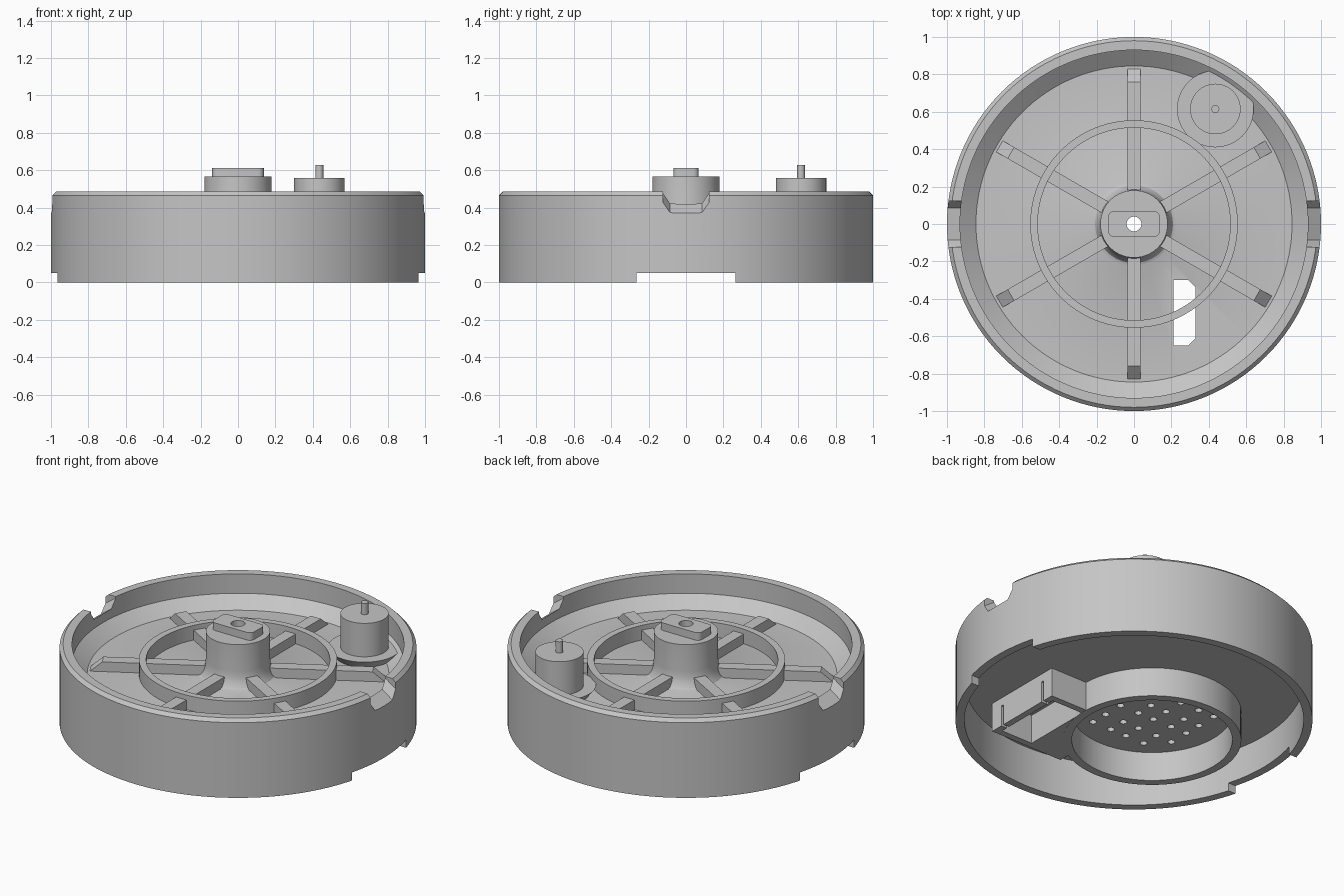
import bpy, bmesh
from math import sin, cos, pi, hypot
from mathutils import Matrix, Vector

cube = bpy.data.objects.get("Cube")
if cube:
    bpy.data.objects.remove(cube, do_unlink=True)

grey = bpy.data.materials.new("plain grey")
grey.use_nodes = True
GREY = (0.56, 0.56, 0.56, 1)
grey.diffuse_color = GREY
grey.node_tree.nodes["Principled BSDF"].inputs["Base Color"].default_value = GREY

FLOOR, CEILING, HOLDER = 0.30, 0.25, 0.07
SPEAKER = (-0.3, -0.2)


def finish(name, bm):
    bmesh.ops.recalc_face_normals(bm, faces=bm.faces)
    mesh = bpy.data.meshes.new(name)
    bm.to_mesh(mesh)
    bm.free()
    mesh.materials.append(grey)
    obj = bpy.data.objects.new(name, mesh)
    bpy.context.collection.objects.link(obj)
    return obj


def revolve(name, profile, at=(0, 0), steps=96):
    """Spin a closed (radius, height) outline about a vertical axis."""
    bm = bmesh.new()
    vs = [bm.verts.new((r, 0, z)) for r, z in profile]
    es = [bm.edges.new((a, b)) for a, b in zip(vs, vs[1:] + vs[:1])]
    bmesh.ops.spin(bm, geom=vs + es, cent=(0, 0, 0), axis=(0, 0, 1),
                   angle=2 * pi, steps=steps, use_duplicate=False)
    bmesh.ops.remove_doubles(bm, verts=bm.verts, dist=1e-5)
    bmesh.ops.translate(bm, verts=bm.verts, vec=(*at, 0))
    return finish(name, bm)


def prism(name, outline, low, high, matrix=Matrix()):
    bm = bmesh.new()
    face = bm.faces.new([bm.verts.new((x, y, low)) for x, y in outline])
    top = bmesh.ops.extrude_face_region(bm, geom=[face])["geom"]
    bmesh.ops.translate(bm, vec=(0, 0, high - low),
                        verts=[v for v in top if isinstance(v, bmesh.types.BMVert)])
    bm.transform(matrix)
    return finish(name, bm)


def hull(name, points):
    bm = bmesh.new()
    for p in points:
        bm.verts.new(p)
    bmesh.ops.convex_hull(bm, input=bm.verts)
    return finish(name, bm)


def cylinders(name, centres, radius, low, high, segments):
    bm = bmesh.new()
    for x, y in centres:
        bmesh.ops.create_cone(bm, cap_ends=True, segments=segments, radius1=radius,
                              radius2=radius, depth=high - low,
                              matrix=Matrix.Translation((x, y, (low + high) / 2)))
    return finish(name, bm)


def box(x0, x1, y0, y1):
    return [(x0, y0), (x1, y0), (x1, y1), (x0, y1)]


def cut(obj, cutter):
    mod = obj.modifiers.new("cut", 'BOOLEAN')
    mod.operation, mod.solver, mod.object = 'DIFFERENCE', 'EXACT', cutter
    cutter.hide_render = True
    cutter.hide_set(True)


def smooth(*objs):
    bpy.ops.object.select_all(action='DESELECT')
    for o in objs:
        o.select_set(True)
    bpy.context.view_layer.objects.active = objs[0]
    bpy.ops.object.shade_smooth_by_angle(angle=0.45)


# Round housing: skirt, rim, sloped tray edge, floor and flared hub in one outline
flare = [(0.225 - 0.045 * sin(t * pi / 8), FLOOR + 0.1 * (1 - cos(t * pi / 8)))
         for t in range(5)]
housing = revolve("housing", [
    (0.04, CEILING), (0.95, CEILING), (0.95, 0), (1, 0), (1, 0.465), (0.98, 0.485),
    (0.93, 0.485), (0.93, 0.365), (0.845, FLOOR)] + flare + [(0.18, 0.565), (0.04, 0.565)],
    steps=128)

# Side notches in the rim and wide cutouts under the skirt
for side in (-1, 1):
    pts = []
    for x, z, w in ((1.05, 0.335, 0.085), (0.9, 0.44, 0.085)):
        for s in (-1, 1):
            pts += [(side * x, s * w, z), (side * x, s * 0.122, z + 0.05),
                    (side * x, s * 0.122, 0.6)]
    cut(housing, hull("rim_notch_cutter", pts))
cut(housing, prism("skirt_cutter", box(-1.1, 1.1, -0.265, 0.265), -0.1, 0.05))

# Chamfered window through the floor
cut(housing, prism("window_cutter", [(0.21, -0.65), (0.29, -0.65), (0.33, -0.61),
                                     (0.33, -0.34), (0.29, -0.3), (0.21, -0.3)], 0.1, 0.45))

# Blind sound holes under the floor, in groups of four
holes = []
for gx in (-1, 0, 1):
    for gy in (-1, 0, 1):
        for sx in (-1, 1):
            for sy in (-1, 1):
                p = (gx * 0.24 + sx * 0.055, gy * 0.24 + sy * 0.055)
                q = (p[0] + SPEAKER[0], p[1] + SPEAKER[1])
                if hypot(*p) < 0.4 and hypot(*q) > 0.08:
                    holes.append(q)
cut(housing, cylinders("sound_hole_cutter", holes, 0.021, CEILING - 0.02, CEILING + 0.025, 12))

# Ring wall and six radial ribs on the floor
ring = revolve("floor_ring", [(0.515, FLOOR - 0.02), (0.555, FLOOR - 0.02),
                              (0.555, 0.39), (0.515, 0.39)])
for i in range(6):
    turn = Matrix.Rotation(pi / 6 + i * pi / 3, 4, 'Z') @ Matrix.Rotation(pi / 2, 4, 'X')
    prism("radial_rib", [(0.16, FLOOR - 0.02), (0.83, FLOOR - 0.02), (0.83, FLOOR),
                         (0.76, 0.36), (0.16, 0.36)], -0.035, 0.035, turn)

# Rounded drive key on the hub, with a bore
corner = 0.03
key_outline = []
for k, (sx, sy) in enumerate([(1, 1), (-1, 1), (-1, -1), (1, -1)]):
    for j in range(5):
        a = k * pi / 2 + j * pi / 8
        key_outline.append((sx * (0.138 - corner) + corner * cos(a),
                            sy * (0.068 - corner) + corner * sin(a)))
key = prism("drive_key", key_outline, 0.56, 0.612)
cut(key, cylinders("bore_cutter", [(0, 0)], 0.04, 0.5, 0.7, 32))

# Motor with its flared seat and shaft
MOTOR = (0.435, 0.615)
motor_seat = revolve("motor_seat", [(0, 0.28), (0.15, 0.28), (0.205, 0.35), (0, 0.35)], MOTOR, 64)
motor_can = revolve("motor_can", [(0, 0.34), (0.135, 0.34), (0.135, 0.557), (0, 0.557)], MOTOR, 64)
motor_shaft = revolve("motor_shaft", [(0, 0.55), (0.021, 0.55), (0.021, 0.627), (0, 0.627)],
                      MOTOR, 24)

# Speaker ring and the socket box joined to it, beneath the floor
speaker_ring = revolve("speaker_ring", [(0.45, HOLDER), (0.5, HOLDER), (0.5, CEILING + 0.01),
                                        (0.45, CEILING + 0.01)], SPEAKER)
socket = prism("socket_box", box(-0.05, 0.45, -0.7, -0.18), HOLDER + 0.001, CEILING + 0.011)
cut(socket, cylinders("speaker_cutter", [SPEAKER], 0.47, 0, 0.4, 96))
cut(socket, prism("socket_cutter", box(0.195, 0.41, -0.66, -0.22), 0, 0.4))
for y in (-0.62, -0.27):
    cut(socket, prism("slot_cutter", box(0.4, 0.5, y, y + 0.018), 0, 0.2))

smooth(housing, ring, key, motor_seat, motor_can, motor_shaft, speaker_ring)
